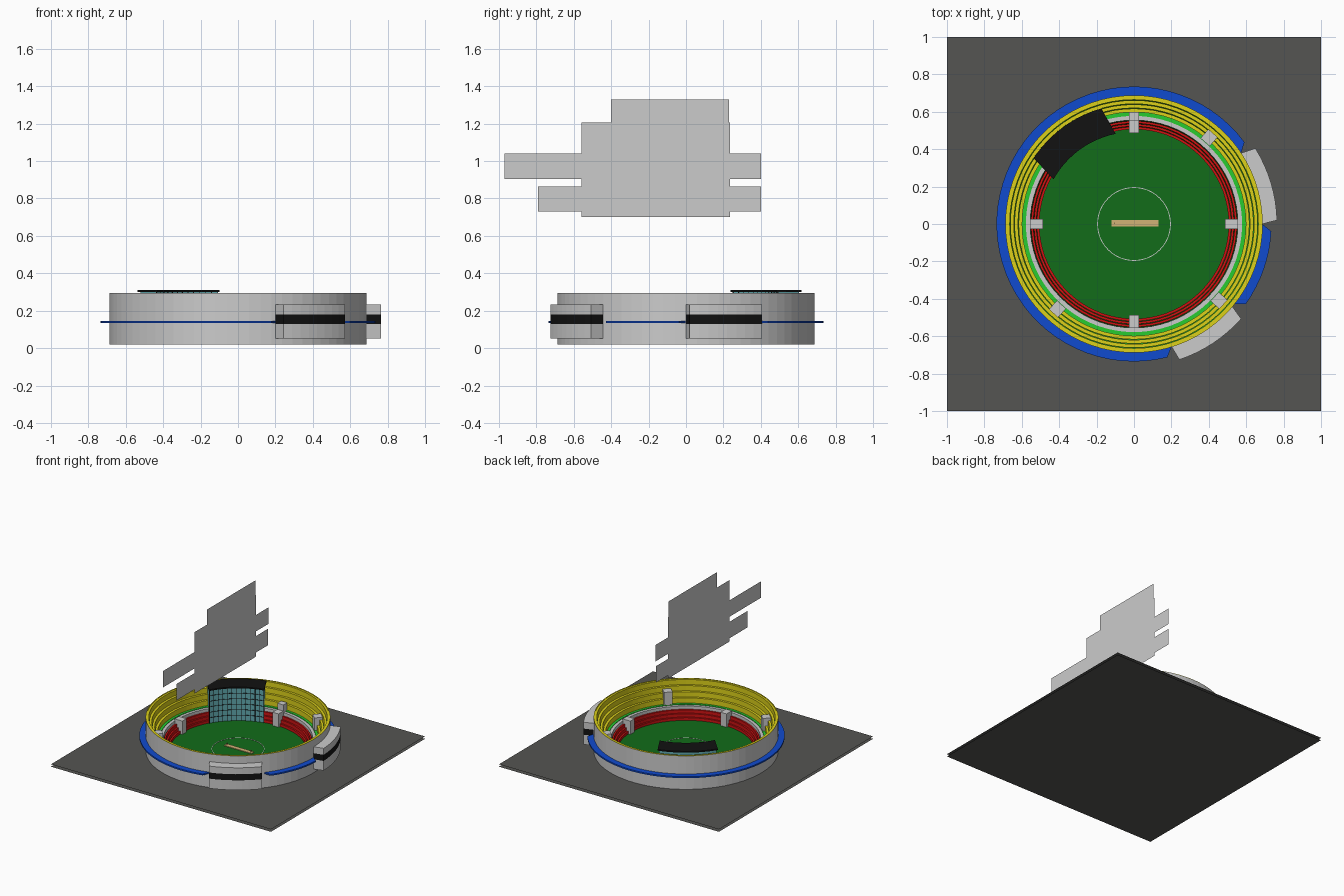
import bpy, math
from math import radians, cos, sin

if "Cube" in bpy.data.objects:
    bpy.data.objects.remove(bpy.data.objects["Cube"])

SEG = 72
mats = {}
COLORS = {
    "asphalt": (0.09, 0.09, 0.085), "turf": (0.006, 0.15, 0.01), "lime": (0.02, 0.6, 0.03),
    "red": (0.62, 0.006, 0.006), "yellow": (0.72, 0.64, 0.01), "blue": (0.005, 0.07, 0.62),
    "black": (0.006, 0.006, 0.006), "glass": (0.12, 0.4, 0.43), "tan": (0.65, 0.45, 0.18),
    "white": (0.9, 0.9, 0.9),
}


def make(name, verts, faces, color=None):
    me = bpy.data.meshes.new(name)
    me.from_pydata(verts, [], faces)
    me.validate()
    ob = bpy.data.objects.new(name, me)
    bpy.context.collection.objects.link(ob)
    if color:
        if color not in mats:
            mats[color] = bpy.data.materials.new(color)
            mats[color].diffuse_color = (*COLORS[color], 1)
        me.materials.append(mats[color])
    return ob


def sweep(name, profile, color=None, a0=0, a1=360, skew=0, n=None):
    """Sweep a closed (r, z) profile from a0 to a1 degrees about z.
    skew narrows the arc at each end for the outermost points."""
    full = a1 - a0 >= 360
    n = n or max(4, round(SEG * (a1 - a0) / 360))
    rows = n if full else n + 1
    rmin = min(p[0] for p in profile)
    span = max(p[0] for p in profile) - rmin
    k = len(profile)
    verts, faces = [], []
    for i in range(rows):
        for r, z in profile:
            s = skew * (r - rmin) / span if span else 0
            a = radians(a0 + s + (a1 - a0 - 2 * s) * i / n)
            verts.append((r * cos(a), r * sin(a), z))
    for i in range(n):
        p, q = i * k, (i + 1) % rows * k
        for j in range(k):
            m = (j + 1) % k
            faces.append((p + j, q + j, q + m, p + m))
    if not full:
        faces.append(tuple(range(k)))
        faces.append(tuple(reversed(range(n * k, n * k + k))))
    return make(name, verts, faces, color)


def ring(name, r0, r1, z0, z1, color=None, **kw):
    return sweep(name, [(r0, z0), (r1, z0), (r1, z1), (r0, z1)], color, **kw)


def box(name, c, s, color=None, rot=0):
    a = radians(rot)
    verts = []
    for dx, dy, dz in [(x, y, z) for z in (-.5, .5) for x, y in ((-.5, -.5), (.5, -.5), (.5, .5), (-.5, .5))]:
        x, y = dx * s[0], dy * s[1]
        verts.append((c[0] + x * cos(a) - y * sin(a), c[1] + x * sin(a) + y * cos(a), c[2] + dz * s[2]))
    faces = [(3, 2, 1, 0), (4, 5, 6, 7)] + [(i, (i + 1) % 4, (i + 1) % 4 + 4, i + 4) for i in range(4)]
    return make(name, verts, faces, color)


def disc(name, r, z, color):
    verts = [(r * cos(2 * math.pi * i / SEG), r * sin(2 * math.pi * i / SEG), z) for i in range(SEG)]
    return make(name, verts, [tuple(range(SEG))], color)


# Ground: two thin sheets
sq = [(-1, -1), (1, -1), (1, 1), (-1, 1)]
make("ground_bottom", [(x, y, 0) for x, y in sq], [(3, 2, 1, 0)], "asphalt")
make("ground_top", [(x, y, 0.02) for x, y in sq], [(0, 1, 2, 3)], "asphalt")

# Playing field, inner circle, pitch and stumps
disc("field", 0.555, 0.03, "turf")
ring("inner_circle", 0.193, 0.197, 0.03, 0.032, "white")
box("pitch", (0.005, 0.005, 0.032), (0.25, 0.035, 0.006), "tan")
for side in (-1, 1):
    for k in (-1, 0, 1):
        box("stump", (0.005 + side * 0.11, 0.005 + k * 0.004, 0.042), (0.002, 0.002, 0.018), "tan")

# Lower stand: three red rows
for i in range(3):
    r = 0.506 + i * 0.016
    ring("red_row", r, r + 0.013, 0.03, 0.052 + i * 0.025, "red")
sweep("lower_stand_base", [(0.508, 0.03), (0.555, 0.03), (0.555, 0.095)], "turf")

# Walkway between the stands, with bright strip
ring("walkway", 0.555, 0.578, 0.03, 0.125)
ring("walkway_strip", 0.578, 0.598, 0.03, 0.13, "lime")

# Upper stand: four yellow rows on a green slope
for i in range(4):
    r = 0.598 + i * 0.0222
    ring("yellow_row", r, r + 0.019, 0.125, 0.172 + i * 0.04, "yellow")
sweep("upper_stand_base", [(0.598, 0.125), (0.685, 0.125), (0.685, 0.275)], "lime")

# Outer wall with yellow rim
ring("outer_wall", 0.682, 0.688, 0.02, 0.294)
ring("wall_rim", 0.681, 0.688, 0.292, 0.295, "yellow")

# Blue canopy band in two arcs, leaving room for the towers
ring("canopy_long", 0.686, 0.735, 0.134, 0.146, "blue", a0=33.5, a1=287, skew=3)
ring("canopy_short", 0.686, 0.735, 0.134, 0.146, "blue", a0=-38.5, a1=0, skew=3)

# Exterior blocks with black window band
for a0, a1 in ((0, 33.5), (-73, -40)):
    for z0, z1, col in ((0.05, 0.13, None), (0.13, 0.18, "black"), (0.18, 0.233, None)):
        ring("exterior_block", 0.686, 0.765, z0, z1, col, a0=a0, a1=a1, skew=1.5, n=8)

# Pavilion: glass front, mullions and black roof
A0, A1 = 101.5, 151
ring("pavilion_glass", 0.503, 0.63, 0.03, 0.3, "glass", a0=A0 + 1, a1=A1 - 1, skew=4, n=12)
ring("pavilion_roof", 0.492, 0.642, 0.3, 0.311, "black", a0=A0, a1=A1, skew=4.3, n=12)
for i in range(13):
    a = A0 + 1 + (A1 - A0 - 2) * i / 12
    box("mullion", (0.503 * cos(radians(a)), 0.503 * sin(radians(a)), 0.165), (0.004, 0.004, 0.27), "black", a)
for i in range(1, 6):
    z = 0.03 + i * 0.045
    ring("transom", 0.5, 0.505, z - 0.0015, z + 0.0015, "black", a0=A0 + 1, a1=A1 - 1, n=12)

# Entrance boxes: four on the lower stand, three in the upper stand
for a in (0, 90, 180, 270):
    box("lower_entrance", (0.522 * cos(radians(a)), 0.522 * sin(radians(a)), 0.085), (0.07, 0.055, 0.11), None, a)
box("north_entrance_back", (0, 0.575, 0.14), (0.055, 0.05, 0.1))
for a in (49, -42, 228):
    box("upper_entrance", (0.617 * cos(radians(a)), 0.617 * sin(radians(a)), 0.18), (0.075, 0.065, 0.11), None, a)

# Floating flat panels above the field (y0, y1, z0, z1)
panels = [(-0.40, 0.23, 0.70, 1.33), (-0.56, 0.235, 0.70, 1.205),
          (-0.97, 0.40, 0.905, 1.04), (-0.79, 0.40, 0.73, 0.865)]
for i, (y0, y1, z0, z1) in enumerate(panels):
    x = -0.002 * i
    make("floating_panel", [(x, y0, z0), (x, y1, z0), (x, y1, z1), (x, y0, z1)], [(0, 1, 2, 3)])

for m in bpy.data.materials:
    if m.users and not m.is_grease_pencil:
        m.use_nodes = True
        m.node_tree.nodes["Principled BSDF"].inputs["Base Color"].default_value = m.diffuse_color
